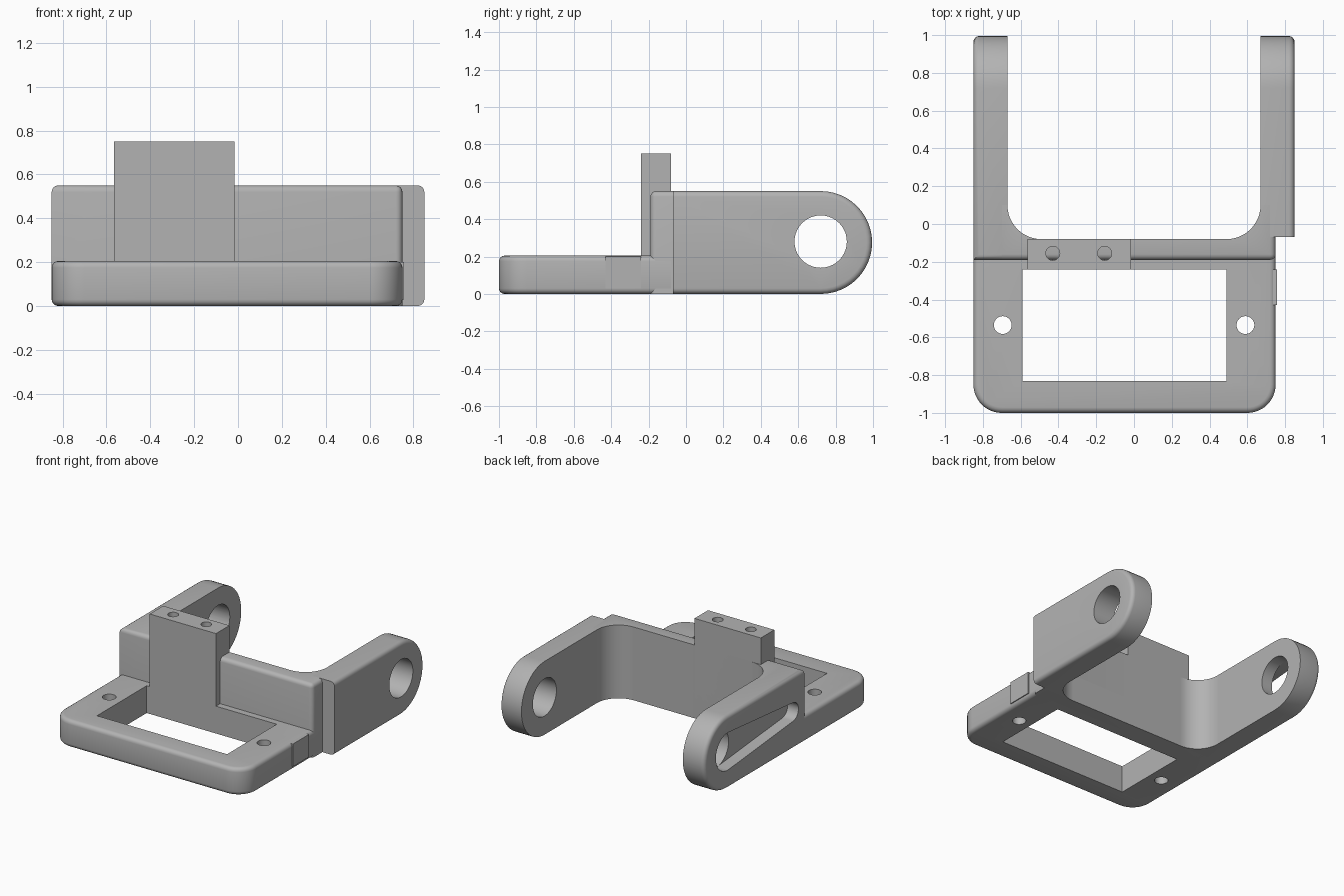
import bpy, bmesh
from math import sin, cos, pi, radians

cube = bpy.data.objects.get("Cube")
if cube:
    bpy.data.objects.remove(cube)

grey = bpy.data.materials.new("plain grey")
grey.use_nodes = True
grey.diffuse_color = (0.45, 0.45, 0.45, 1)
grey.node_tree.nodes["Principled BSDF"].inputs["Base Color"].default_value = grey.diffuse_color


def arc(cx, cy, r, start, end, n=12):
    angles = [radians(start + (end - start) * i / n) for i in range(n + 1)]
    return [(cx + r * cos(a), cy + r * sin(a)) for a in angles]


def rect(x0, x1, y0, y1):
    return [(x0, y0), (x1, y0), (x1, y1), (x0, y1)]


def prism(name, outline, lo, hi, axis="z", bevel=None, size=0.03):
    """Extrude an outline along z (xy outline) or x (yz outline), rounding chosen edges."""
    bm = bmesh.new()
    place = (lambda p, d: (p[0], p[1], d)) if axis == "z" else (lambda p, d: (d, p[0], p[1]))
    low = [bm.verts.new(place(p, lo)) for p in outline]
    high = [bm.verts.new(place(p, hi)) for p in outline]
    bm.faces.new(low[::-1])
    bm.faces.new(high)
    n = len(outline)
    for i in range(n):
        j = (i + 1) % n
        bm.faces.new((low[i], low[j], high[j], high[i]))
    bmesh.ops.recalc_face_normals(bm, faces=bm.faces)
    if bevel:
        edges = [e for e in bm.edges if bevel(*((e.verts[0].co + e.verts[1].co) / 2))]
        bmesh.ops.bevel(bm, geom=edges, offset=size, segments=4, profile=0.5,
                        affect="EDGES", clamp_overlap=True)
    mesh = bpy.data.meshes.new(name)
    bm.to_mesh(mesh)
    bm.free()
    mesh.materials.append(grey)
    ob = bpy.data.objects.new(name, mesh)
    bpy.context.collection.objects.link(ob)
    return ob


def cut(ob, *cutters):
    for c in cutters:
        mod = ob.modifiers.new("cut", "BOOLEAN")
        mod.operation, mod.solver, mod.object = "DIFFERENCE", "EXACT", c
    bpy.context.view_layer.update()
    ob.data = bpy.data.meshes.new_from_object(
        ob.evaluated_get(bpy.context.evaluated_depsgraph_get()))
    ob.modifiers.clear()
    for c in cutters:
        bpy.data.objects.remove(c)


def hole(x, y, r, lo, hi, axis="z"):
    return prism("hole_cutter", arc(x, y, r, 0, 360, 40)[:-1], lo, hi, axis)


L, R, WALL, BACK, TOP, MID = -0.85, 0.75, -0.19, -0.08, 0.55, 0.275

# Base frame with rounded front corners, window and two screw holes
outline = (arc(L + 0.15, -0.85, 0.15, 180, 270) + arc(R - 0.15, -0.85, 0.15, 270, 360)
           + [(R, BACK), (L, BACK)])
base = prism("base_frame", outline, 0, 0.205,
             bevel=lambda x, y, z: (z < 0.001 or z > 0.204) and y < BACK - 0.01)
cut(base, prism("window_cutter", rect(-0.59, 0.49, -0.83, -0.24), -0.1, 0.4),
    hole(-0.695, -0.535, 0.047, -0.1, 0.4), hole(0.59, -0.535, 0.047, -0.1, 0.4))

# Cross wall with filleted inner corners
outline = ([(-0.7, WALL), (R, WALL), (R, 0.1)] + arc(0.49, 0.1, 0.18, 0, -90)
           + arc(-0.49, 0.1, 0.18, 270, 180) + [(-0.7, 0.1)])
wall = prism("cross_wall", outline, 0, TOP,
             bevel=lambda x, y, z: (z > TOP - 0.01 and y < WALL + 0.01)
             or (x > R - 0.01 and y < 0 and z > 0.1))

# Arms with round ends and pivot holes
def arm_outline(start):
    return [(start, 0)] + arc(0.72, MID, MID, -90, 90, 24) + [(start, TOP)]


right_arm = prism("plain_arm", arm_outline(-0.07), 0.67, 0.85, "x",
                  bevel=lambda x, y, z: x > 0.84 and y > -0.06)
cut(right_arm, hole(0.72, 0.28, 0.14, 0.5, 1, "x"))

left_arm = prism("slotted_arm", arm_outline(WALL), L, -0.67, "x",
                 bevel=lambda x, y, z: (x < L + 0.01 and (y > WALL + 0.01 or z > 0.5))
                 or (y < WALL + 0.01 and z > TOP - 0.01))
slot = arc(0.72, 0.28, 0.14, -95, 95, 24) + arc(-0.05, 0.28, 0.07, 95, 265, 16)
cut(left_arm, hole(0.72, 0.28, 0.14, -1, -0.5, "x"),
    prism("slot_cutter", slot, -1, -0.76, "x"))

# Upright block with two screw holes in its top
post = prism("upright_block", rect(-0.565, -0.015, -0.24, BACK), 0.15, 0.75)
cut(post, hole(-0.43, -0.155, 0.037, 0.5, 0.9), hole(-0.155, -0.155, 0.037, 0.5, 0.9))

# Small raised pad on the side of the frame
pad = prism("side_pad", rect(0.7, 0.757, -0.43, -0.24), 0.03, 0.2)

for ob in (base, wall, right_arm, left_arm, post, pad):
    bpy.ops.object.select_all(action="DESELECT")
    ob.select_set(True)
    bpy.context.view_layer.objects.active = ob
    bpy.ops.object.shade_smooth_by_angle(angle=radians(32))
